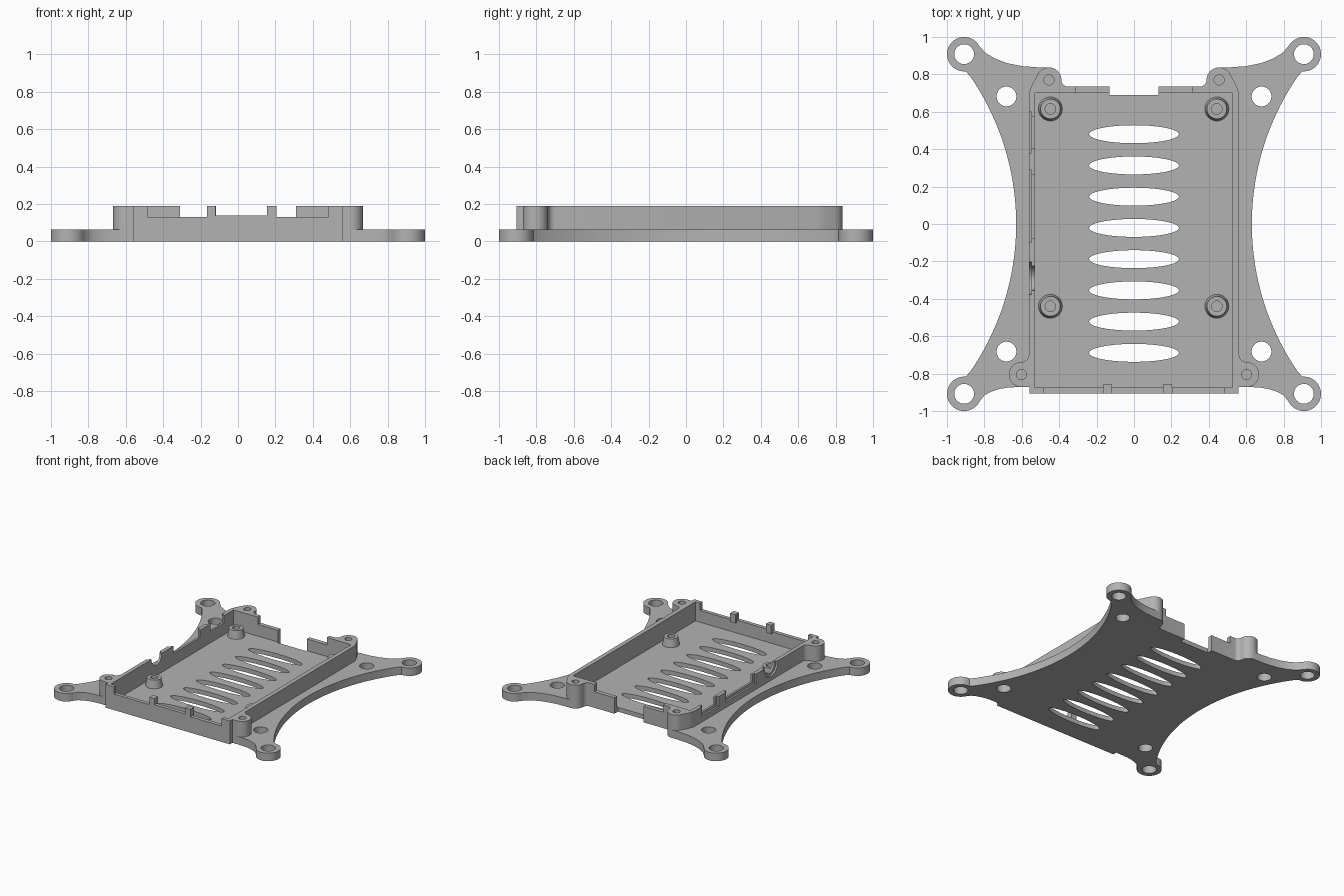
import bpy, bmesh, math

if "Cube" in bpy.data.objects:
    bpy.data.objects.remove(bpy.data.objects["Cube"])

grey = bpy.data.materials.new("light_grey")
grey.diffuse_color = (0.45, 0.45, 0.45, 1)
grey.use_nodes = True
grey.node_tree.nodes["Principled BSDF"].inputs["Base Color"].default_value = grey.diffuse_color

PLATE, FLOOR, TOP = 0.065, 0.035, 0.19


def arc(cx, cy, r, a0, a1, n=16, ry=None):
    ry = ry or r
    return [(cx + r * math.cos(math.radians(a0 + (a1 - a0) * i / n)),
             cy + ry * math.sin(math.radians(a0 + (a1 - a0) * i / n))) for i in range(n + 1)]


def finish(name, bm):
    bmesh.ops.recalc_face_normals(bm, faces=bm.faces)
    me = bpy.data.meshes.new(name)
    bm.to_mesh(me)
    bm.free()
    me.materials.append(grey)
    ob = bpy.data.objects.new(name, me)
    bpy.context.collection.objects.link(ob)
    return ob


def prism(name, pts, z0, z1):
    bm = bmesh.new()
    f = bm.faces.new([bm.verts.new((x, y, z0)) for x, y in pts])
    ext = bmesh.ops.extrude_face_region(bm, geom=[f])["geom"]
    for v in ext:
        if isinstance(v, bmesh.types.BMVert):
            v.co.z = z1
    return finish(name, bm)


def box(name, x0, x1, y0, y1, z0, z1):
    return prism(name, [(x0, y0), (x1, y0), (x1, y1), (x0, y1)], z0, z1)


def round_cut(x, y, rx, ry=None, z0=-0.1, z1=0.4, n=40):
    return prism("cutter", arc(x, y, rx, 0, 360, n, ry)[:-1], z0, z1)


def cut(ob, cutters):
    """Subtract every cutter, bake the result and remove the cutters."""
    for c in cutters:
        c.hide_render = True
        m = ob.modifiers.new("cut", 'BOOLEAN')
        m.operation, m.solver, m.object = 'DIFFERENCE', 'EXACT', c
    bpy.context.view_layer.update()
    me = bpy.data.meshes.new_from_object(ob.evaluated_get(bpy.context.evaluated_depsgraph_get()))
    ob.modifiers.clear()
    ob.data = me
    for c in cutters:
        bpy.data.objects.remove(c)


def both_sides(half):
    return half + [(-x, y) for x, y in reversed(half)]


def cavity():
    return box("cutter", -0.53, 0.527, -0.875, 0.70, FLOOR, 0.4)


# Shared outline of the rear screw boss, ending on the rear wall
rear_boss = arc(0.455, 0.77, 0.067, 90, 180, 10) + arc(0.353, 0.77, 0.035, 0, -90, 6)

# Base plate: four ears joined by long concave sides
R = 1.392
half_angle = math.degrees(math.asin(0.817 / R))
half = [(0.56, -0.905), (0.56, -0.872), (0.62, -0.872), (0.67, -0.874), (0.72, -0.882),
        (0.77, -0.899), (0.80, -0.916)]
half += arc(0.908, -0.908, 0.092, 207, 455, 30)
half += arc(0.63 + R, 0, R, 180 + half_angle, 180 - half_angle, 40)[1:-1]
half += arc(0.908, 0.908, 0.092, -95, 153, 30)
half += [(0.79, 0.912), (0.74, 0.883), (0.68, 0.86), (0.60, 0.844), (0.52, 0.838)]
half += rear_boss + [(0.13, 0.735), (0.13, 0.69)]
plate = prism("base_plate", both_sides(half), 0, PLATE)
holes = [cavity()]
for sx in (-1, 1):
    for sy in (-1, 1):
        holes += [round_cut(sx * 0.908, sy * 0.908, 0.053), round_cut(sx * 0.682, sy * 0.682, 0.053)]
# Vent slots
holes += [round_cut(0, 0.48 - i * 0.167, 0.24, 0.048, n=56) for i in range(8)]
cut(plate, holes)

# Tray wall with four screw bosses
half = [(0.56, -0.905), (0.56, -0.872)]
half += arc(0.602, -0.805, 0.067, -90, 90, 20) + arc(0.602, -0.698, 0.04, -90, -180, 6)
half += [(0.562, 0.70), (0.545, 0.745)] + arc(0.455, 0.77, 0.067, 25, 90, 8)[:-1] + rear_boss
wall = prism("tray_wall", both_sides(half), PLATE, TOP)
cuts = [cavity()]
for sx in (-1, 1):
    cuts += [round_cut(sx * 0.602, -0.805, 0.027, z0=0.1, n=24),
             round_cut(sx * 0.455, 0.77, 0.027, z0=0.1, n=24)]
# Rear opening, with low sills either side
cuts += [box("cutter", -0.31, 0.31, 0.65, 0.9, 0.13, 0.4),
         box("cutter", -0.13, 0.13, 0.65, 0.9, 0, 0.4)]
# Front port openings
for x0, x1, z in ((-0.485, -0.165, 0.13), (-0.12, 0.155, 0.14), (0.205, 0.485, 0.13)):
    cuts.append(box("cutter", x0, x1, -1, -0.8, z, 0.4))
# Left port openings, each with a wider recess outside
for y0, y1 in ((0.38, 0.60), (-0.10, 0.29)):
    cuts += [box("cutter", -0.548, -0.45, y0 + 0.025, y1 - 0.025, 0.13, 0.4),
             box("cutter", -0.62, -0.547, y0, y1, 0.11, 0.4)]
# Round jack opening on the left
for r, x0, x1 in ((0.065, -0.549, -0.45), (0.088, -0.62, -0.548)):
    c = prism("cutter", arc(0, 0, r, 0, 360, 40)[:-1], x0, x1)
    for v in c.data.vertices:
        a, b, x = v.co
        v.co = (x, -0.29 + a, 0.185 + b)
    cuts.append(c)
cut(wall, cuts)

# Inner ribs on the front posts
for i, x in enumerate((-0.1425, 0.18)):
    box("front_rib_%d" % (i + 1), x - 0.024, x + 0.024, -0.88, -0.858, 0.12, TOP)

# Board standoffs with blind screw holes
profile = ((0.064, FLOOR), (0.053, 0.1), (0.028, 0.1), (0.028, FLOOR))
n = 32
standoffs = []
for x in (-0.447, 0.443):
    for y in (-0.44, 0.615):
        bm = bmesh.new()
        rings = [[bm.verts.new((px, py, z)) for px, py in arc(x, y, r, 0, 360, n)[:-1]] for r, z in profile]
        for a, b in zip(rings, rings[1:] + rings[:1]):
            for i in range(n):
                j = (i + 1) % n
                bm.faces.new((a[i], a[j], b[j], b[i]))
        standoffs.append(finish("standoff_%d" % (len(standoffs) + 1), bm))

# Smooth the curves, keep the edges sharp
bpy.ops.object.select_all(action='DESELECT')
for ob in [plate, wall] + standoffs:
    ob.select_set(True)
bpy.context.view_layer.objects.active = plate
bpy.ops.object.shade_smooth_by_angle(angle=math.radians(30))
